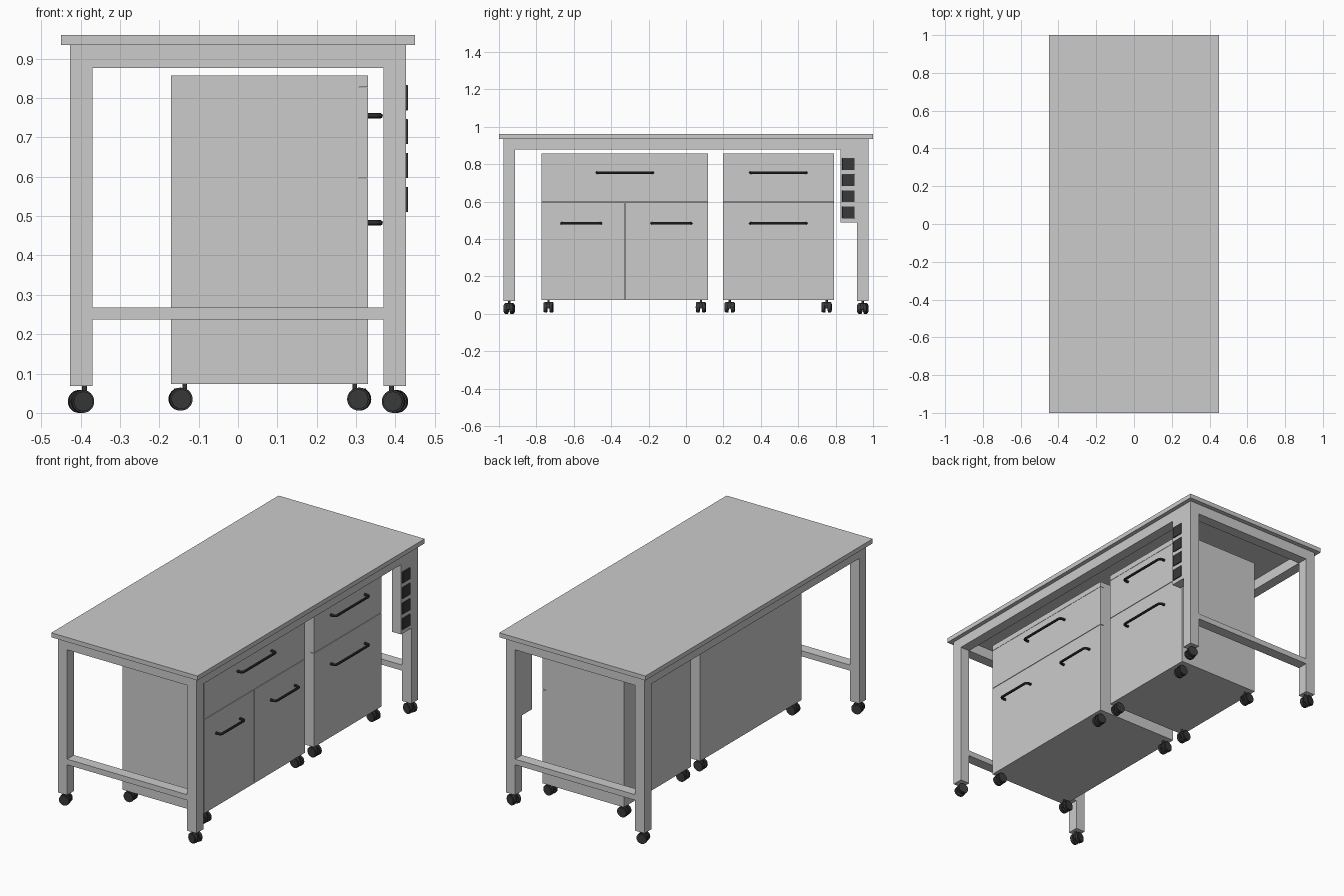
import bpy, bmesh, math
from mathutils import Matrix, Vector

if "Cube" in bpy.data.objects:
    bpy.data.objects.remove(bpy.data.objects["Cube"])

dark = bpy.data.materials.new("dark_plastic")
dark.diffuse_color = (0.04, 0.04, 0.04, 1)
dark.use_nodes = True
dark.node_tree.nodes["Principled BSDF"].inputs["Base Color"].default_value = dark.diffuse_color


def add_mesh(name, bm, mat=None):
    me = bpy.data.meshes.new(name)
    bm.to_mesh(me)
    bm.free()
    ob = bpy.data.objects.new(name, me)
    bpy.context.collection.objects.link(ob)
    if mat:
        me.materials.append(mat)
    return ob


def add_box(bm, x, y, z, m=Matrix()):
    lo, hi = Vector((x[0], y[0], z[0])), Vector((x[1], y[1], z[1]))
    mat = m @ Matrix.Translation((lo + hi) / 2) @ Matrix.Diagonal((*(hi - lo), 1))
    bmesh.ops.create_cube(bm, size=1, matrix=mat)


def box(name, x, y, z, mat=None, bevel=0):
    bm = bmesh.new()
    add_box(bm, x, y, z)
    ob = add_mesh(name, bm, mat)
    if bevel:
        mod = ob.modifiers.new("bevel", 'BEVEL')
        mod.width = bevel
        mod.segments = 2
    return ob


def add_cyl(bm, r, depth, m, seg=32):
    bmesh.ops.create_cone(bm, cap_ends=True, segments=seg, radius1=r, radius2=r,
                          depth=depth, matrix=m)


def smooth(ob):
    bpy.ops.object.select_all(action='DESELECT')
    ob.select_set(True)
    bpy.context.view_layer.objects.active = ob
    bpy.ops.object.shade_smooth_by_angle(angle=math.radians(35))


def caster(name, x, y, z, top, turn, stem_dx):
    # twin wheels, axle, hood and stem
    bm = bmesh.new()
    rot = Matrix.Translation((x, y, z)) @ Matrix.Rotation(turn, 4, 'Z')
    flat = Matrix.Rotation(math.pi / 2, 4, 'X')
    for s in (-1, 1):
        add_cyl(bm, 0.029, 0.014, rot @ Matrix.Translation((0, s * 0.015, 0)) @ flat)
        add_cyl(bm, 0.025, 0.019, rot @ Matrix.Translation((0, s * 0.0165, 0)) @ flat)
    add_cyl(bm, 0.008, 0.05, rot @ flat, 16)
    add_box(bm, (-0.016, 0.016), (-0.009, 0.009), (-0.006, 0.027), rot)
    h = top - z
    add_cyl(bm, 0.006, h, Matrix.Translation((x + stem_dx, y, z + h / 2)), 16)
    smooth(add_mesh(name, bm, dark))


def handle(name, y0, y1, z):
    # bent round bar with rounded corners
    x0, x1, r = 0.325, 0.361, 0.014
    pts = [(x0, y0)]
    for yc, side in ((y0 + r, -1), (y1 - r, 1)):
        arc = []
        for i in range(6):
            a = math.pi / 2 * i / 5
            arc.append((x1 - r + r * math.sin(a), yc + side * r * math.cos(a)))
        pts += arc if side < 0 else arc[::-1]
    pts.append((x0, y1))
    cu = bpy.data.curves.new(name, 'CURVE')
    cu.dimensions = '3D'
    cu.bevel_depth = 0.007
    cu.bevel_resolution = 3
    cu.use_fill_caps = True
    sp = cu.splines.new('POLY')
    sp.points.add(len(pts) - 1)
    for p, (x, y) in zip(sp.points, pts):
        p.co = (x, y, z, 1)
    cu.materials.append(dark)
    ob = bpy.data.objects.new(name, cu)
    bpy.context.collection.objects.link(ob)
    bpy.ops.object.select_all(action='DESELECT')
    ob.select_set(True)
    bpy.context.view_layer.objects.active = ob
    bpy.ops.object.convert(target='MESH')
    smooth(bpy.context.object)


def span(a, b, s):
    return tuple(sorted((s * a, s * b)))


# Table top
box("table_top", (-0.45, 0.45), (-1, 1), (0.935, 0.96))

# Frame: legs, aprons, end stretchers, casters
for sx in (-1, 1):
    box("long_apron", span(0.37, 0.427, sx), (-0.915, 0.915), (0.877, 0.935))
    for sy in (-1, 1):
        box("leg", span(0.37, 0.427, sx), span(0.915, 0.975, sy), (0.068, 0.935))
        caster("leg_caster", sx * 0.399, sy * 0.945, 0.029, 0.07, -sx * 0.25, -sx * 0.009)
for sy in (-1, 1):
    box("end_apron", (-0.37, 0.37), span(0.915, 0.975, sy), (0.877, 0.935))
    box("end_stretcher", (-0.37, 0.37), span(0.915, 0.975, sy), (0.237, 0.268))

# Socket panel beside the back right leg
box("socket_panel", (0.372, 0.427), (0.825, 0.915), (0.488, 0.877))
for i in range(4):
    z = 0.801 - i * 0.0863
    box("socket", (0.42, 0.432), (0.835, 0.901), (z - 0.032, z + 0.032), dark, 0.002)


# Rolling cabinets
def cabinet(y0, y1, lower_split):
    g = 0.0015
    mid = (y0 + y1) / 2
    box("cabinet_body", (-0.17, 0.308), (y0, y1), (0.08, 0.828))
    box("cabinet_top", (-0.17, 0.33), (y0, y1), (0.828, 0.858))
    box("cabinet_base", (-0.17, 0.33), (y0, y1), (0.074, 0.08))
    box("upper_drawer", (0.308, 0.33), (y0, y1), (0.597 + g, 0.828 - g))
    handle("upper_handle", mid - 0.149, mid + 0.149, 0.755)
    if lower_split:
        box("left_door", (0.308, 0.33), (y0, mid - g), (0.08, 0.597 - g))
        box("right_door", (0.308, 0.33), (mid + g, y1), (0.08, 0.597 - g))
        for s in (-1, 1):
            c = mid + 0.008 + s * 0.241
            handle("door_handle", c - 0.105, c + 0.105, 0.483)
    else:
        box("lower_drawer", (0.308, 0.33), (y0, y1), (0.08, 0.597 - g))
        handle("lower_handle", mid - 0.149, mid + 0.149, 0.483)
    for x, s in ((-0.146, 1), (0.308, -1)):
        for y in (y0 + 0.037, y1 - 0.038):
            caster("cabinet_caster", x, y, 0.035, 0.076, s * 0.08, s * 0.011)


cabinet(-0.772, 0.118, True)
cabinet(0.197, 0.79, False)
